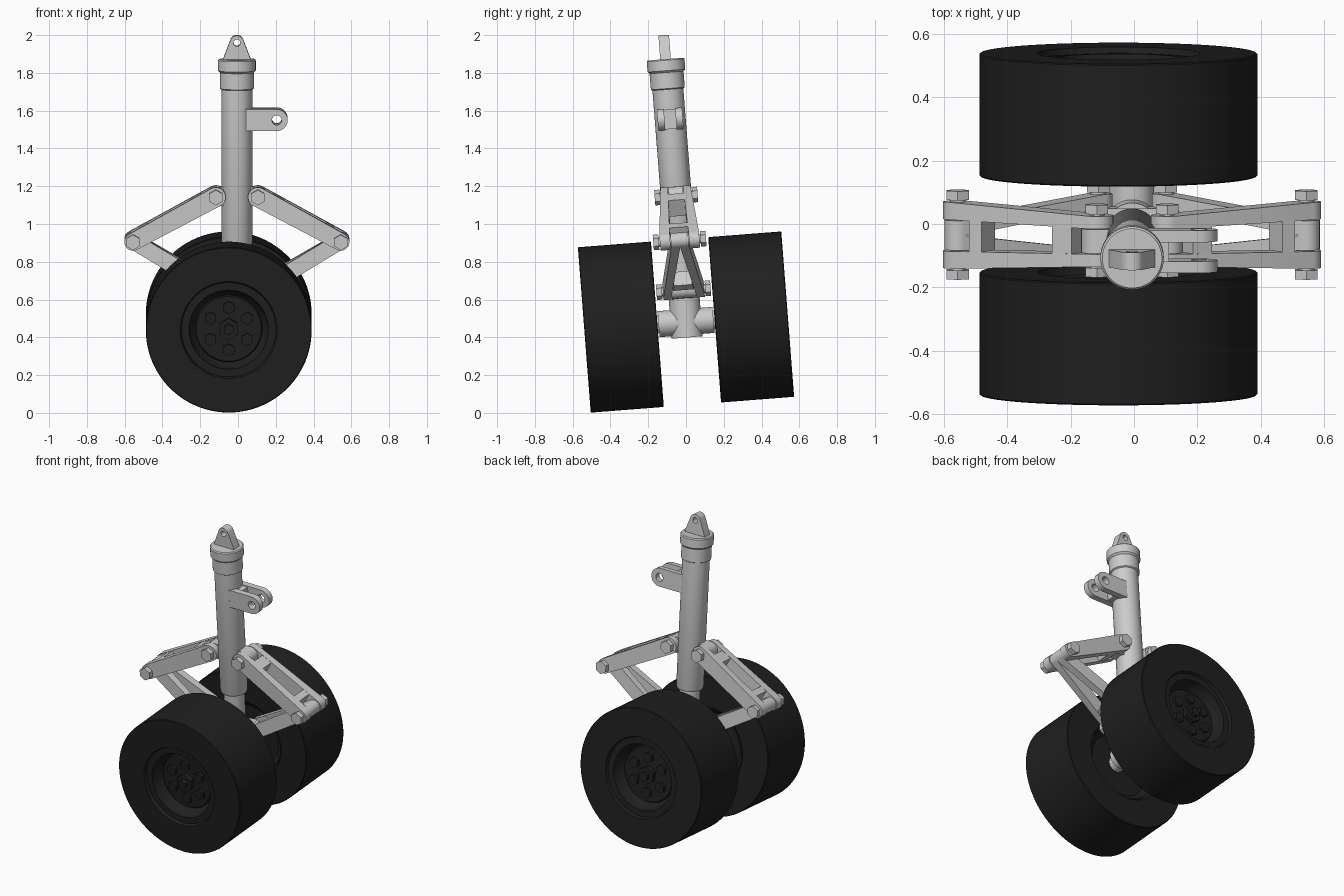
import bpy, bmesh, math
from mathutils import Matrix, Vector

if "Cube" in bpy.data.objects:
    bpy.data.objects.remove(bpy.data.objects["Cube"])

# Local frame: strut along local z, axle along local y, then the whole gear leans
LEAN = Matrix.Translation((0, 0, 0.481)) @ Matrix.Rotation(math.radians(4.45), 4, 'X')
CX = -0.006      # strut centre
WX = -0.049      # wheel centre

def material(name, v):
    m = bpy.data.materials.new(name)
    m.diffuse_color = (v, v, v, 1)
    m.use_nodes = True
    m.node_tree.nodes["Principled BSDF"].inputs["Base Color"].default_value = m.diffuse_color
    return m

METAL = material("light_grey_metal", 0.6)
RUBBER = material("black_rubber", 0.014)

def finish(name, bm, mat):
    bmesh.ops.remove_doubles(bm, verts=bm.verts, dist=1e-6)
    bmesh.ops.recalc_face_normals(bm, faces=bm.faces)
    bm.transform(LEAN)
    me = bpy.data.meshes.new(name)
    bm.to_mesh(me)
    bm.free()
    me.materials.append(mat)
    ob = bpy.data.objects.new(name, me)
    bpy.context.collection.objects.link(ob)
    return ob

def lathe(name, prof, centre, mat, axis='z', flip=1, seg=64, turn=0.0):
    """Spin (radius, along) points; ends at radius 0 close the shape."""
    bm = bmesh.new()
    rings = []
    for r, a in prof:
        ring = []
        for i in range(seg if r > 0 else 1):
            t = 2 * math.pi * i / seg + turn
            c, s = r * math.cos(t), r * math.sin(t)
            p = (c, s, a) if axis == 'z' else (c, a * flip, s)
            ring.append(bm.verts.new(Vector(p) + Vector(centre)))
        rings.append(ring)
    for A, B in zip(rings, rings[1:]):
        for i in range(seg):
            j = (i + 1) % seg
            vs = [A[i % len(A)], A[j % len(A)], B[j % len(B)], B[i % len(B)]]
            bm.faces.new(list(dict.fromkeys(vs)))
    return finish(name, bm, mat)

def rod(name, r, a0, a1, centre, mat, axis='y', seg=32, turn=0.0):
    return lathe(name, [(0, a0), (r, a0), (r, a1), (0, a1)], centre, mat, axis, 1, seg, turn)

def slab(name, loops, y0, y1, mat):
    """Extrude x-z outline (plus holes) between depth functions y0 and y1."""
    bm = bmesh.new()
    edges = []
    for pts in loops:
        vs = [bm.verts.new((x, 0, z)) for x, z in pts]
        edges += [bm.edges.new((vs[i - 1], vs[i])) for i in range(len(vs))]
    bmesh.ops.triangle_fill(bm, use_beauty=True, edges=edges, normal=(0, -1, 0))
    base = list(bm.verts)
    out = bmesh.ops.extrude_face_region(bm, geom=list(bm.faces))
    for v in out['geom']:
        if isinstance(v, bmesh.types.BMVert):
            v.co.y = y1(v.co.x, v.co.z)
    for v in base:
        v.co.y = y0(v.co.x, v.co.z)
    # keep the base cap closed
    if any(e.is_boundary for e in bm.edges):
        bmesh.ops.holes_fill(bm, edges=[e for e in bm.edges if e.is_boundary], sides=0)
    return finish(name, bm, mat)

def flat(v):
    return lambda x, z: v

def circle(x, z, r, n=24):
    return [(x + r * math.cos(2 * math.pi * i / n), z + r * math.sin(2 * math.pi * i / n)) for i in range(n)]

def capsule(A, B, ra, rb, n=12):
    th = math.atan2(B[1] - A[1], B[0] - A[0])
    arc = lambda C, r, s: [(C[0] + r * math.cos(th + s + math.pi * i / n),
                            C[1] + r * math.sin(th + s + math.pi * i / n)) for i in range(n + 1)]
    return arc(B, rb, -math.pi / 2) + arc(A, ra, math.pi / 2)

# Strut: cap, sleeve, outer tube
lathe("strut_tube", [(0, 0.41), (0.076, 0.41), (0.082, 0.425), (0.082, 1.235), (0.09, 1.24), (0.09, 1.325),
                     (0.1, 1.335), (0.1, 1.39), (0.094, 1.396), (0, 1.396)], (CX, 0, 0), METAL)
rod("piston", 0.062, 0.1, 0.45, (CX, 0, 0), METAL, 'z', 48)
rod("axle_housing", 0.082, -0.082, 0.2, (CX, 0, 0), METAL, 'z', 48)
rod("axle_barrel", 0.069, -0.146, 0.146, (CX, 0, 0), METAL, 'y', 48)
rod("axle", 0.05, -0.26, 0.26, (-0.03, 0, 0), METAL, 'y', 48)

# Top lug with pin hole
top = [(CX + 0.036 * math.cos(math.radians(a)), 1.487 + 0.036 * math.sin(math.radians(a))) for a in range(20, 161, 14)]
slab("top_lug", [[(CX - 0.076, 1.38), (CX + 0.076, 1.38), (CX + 0.07, 1.405)] + top + [(CX - 0.07, 1.405)],
                 circle(CX, 1.484, 0.018)], flat(-0.028), flat(0.028), METAL)

# Side clevis for the brace
for q in (-1, 1):
    slab("brace_clevis_plate", [capsule((0.02, 1.077), (0.205, 1.077), 0.058, 0.058),
                                circle(0.205, 1.077, 0.026)], flat(q * 0.03), flat(q * 0.067), METAL)
slab("brace_clevis_block", [[(0, 1.025), (0.11, 1.025), (0.11, 1.129), (0, 1.129)]], flat(-0.031), flat(0.031), METAL)

def link(name, A, B, ra, rb, outer, inner, webs):
    """Two tapering side bars joined by webs; t runs 0 at A to 1 at B."""
    d = Vector((B[0] - A[0], B[1] - A[1]))
    L = d.length
    d /= L
    n = Vector((-d.y, d.x))
    def at(x, z):
        return min(1, max(0, ((x - A[0]) * d.x + (z - A[1]) * d.y) / L))
    for q in (-1, 1):
        slab(name + "_bar", [capsule(A, B, ra, rb)], lambda x, z: q * inner(at(x, z)),
             lambda x, z: q * outer(at(x, z)), METAL)
    for t0, t1 in webs:
        pts = [Vector(A) + d * L * t + n * k * 0.97 * (ra + (rb - ra) * t)
               for t, k in ((t0, -1), (t1, -1), (t1, 1), (t0, 1))]
        slab(name + "_web", [[tuple(p) for p in pts]], lambda x, z: -inner(at(x, z)) - 0.002,
             lambda x, z: inner(at(x, z)) + 0.002, METAL)

def bolt(name, P, half):
    rod(name + "_shank", 0.025, -half - 0.01, half + 0.01, (P[0], 0, P[1]), METAL, 'y', 20)
    for q in (-1, 1):
        rod(name + "_head", 0.041, q * (half + 0.005), q * (half + 0.034), (P[0], 0, P[1]), METAL, 'y', 6, math.pi / 6)

# Scissor links on both sides
for s, side in ((-1, "left"), (1, "right")):
    up, knee, low = [(CX + s * x, z) for x, z in ((0.111, 0.669), (0.55, 0.433), (0.106, 0.169))]
    link(side + "_upper_link", up, knee, 0.052, 0.046, lambda t: 0.08 + 0.025 * t,
         lambda t: 0.04 + 0.01 * t, ((0.13, 0.27), (0.78, 0.87)))
    link(side + "_lower_link", low, knee, 0.044, 0.042, lambda t: 0.11 - 0.063 * t,
         lambda t: max(0, 0.068 * (1 - t / 0.72)), ((0.14, 0.24),))
    bolt(side + "_upper_bolt", up, 0.08)
    bolt(side + "_knee_bolt", knee, 0.106)
    bolt(side + "_lower_bolt", low, 0.11)
    slab(side + "_upper_lug", [capsule((CX, 0.669), up, 0.05, 0.05)], flat(-0.038), flat(0.038), METAL)
    slab(side + "_lower_lug", [capsule((CX, 0.165), low, 0.042, 0.042)], flat(-0.065), flat(0.065), METAL)

# Wheels: tyre, recessed hub, wheel bolts and centre nut
for q, side in ((-1, "front"), (1, "rear")):
    c = (WX, q * 0.346, 0)
    lathe(side + "_tyre", [(0.235, -0.15), (0.255, -0.194), (0.435, -0.194), (0.439, -0.19), (0.439, 0.19),
                           (0.435, 0.194), (0.257, 0.194), (0.25, 0.175), (0.235, 0.175), (0.235, -0.15)],
          c, RUBBER, 'y', q, 96)
    lathe(side + "_hub", [(0, -0.14), (0.2, -0.14), (0.236, -0.17), (0.236, 0.176), (0.21, 0.176), (0.2, 0.13),
                          (0.178, 0.105), (0.172, 0.115), (0, 0.115)], c, RUBBER, 'y', q, 64)
    for i in range(6):
        a = math.radians(30 + 60 * i)
        p = (c[0] + 0.112 * math.cos(a), c[1], 0.112 * math.sin(a))
        rod(side + "_wheel_bolt", 0.034, q * 0.11, q * 0.135, p, RUBBER, 'y', 6, math.pi / 6)
    rod(side + "_hub_nut", 0.058, q * 0.11, q * 0.145, c, RUBBER, 'y', 6, math.pi / 6)
    rod(side + "_axle_end", 0.03, q * 0.14, q * 0.17, c, RUBBER, 'y', 6, math.pi / 6)

# Smooth round faces, keep edges crisp
for ob in bpy.data.objects:
    ob.select_set(True)
    bpy.context.view_layer.objects.active = ob
bpy.ops.object.shade_smooth_by_angle(angle=math.radians(30))
